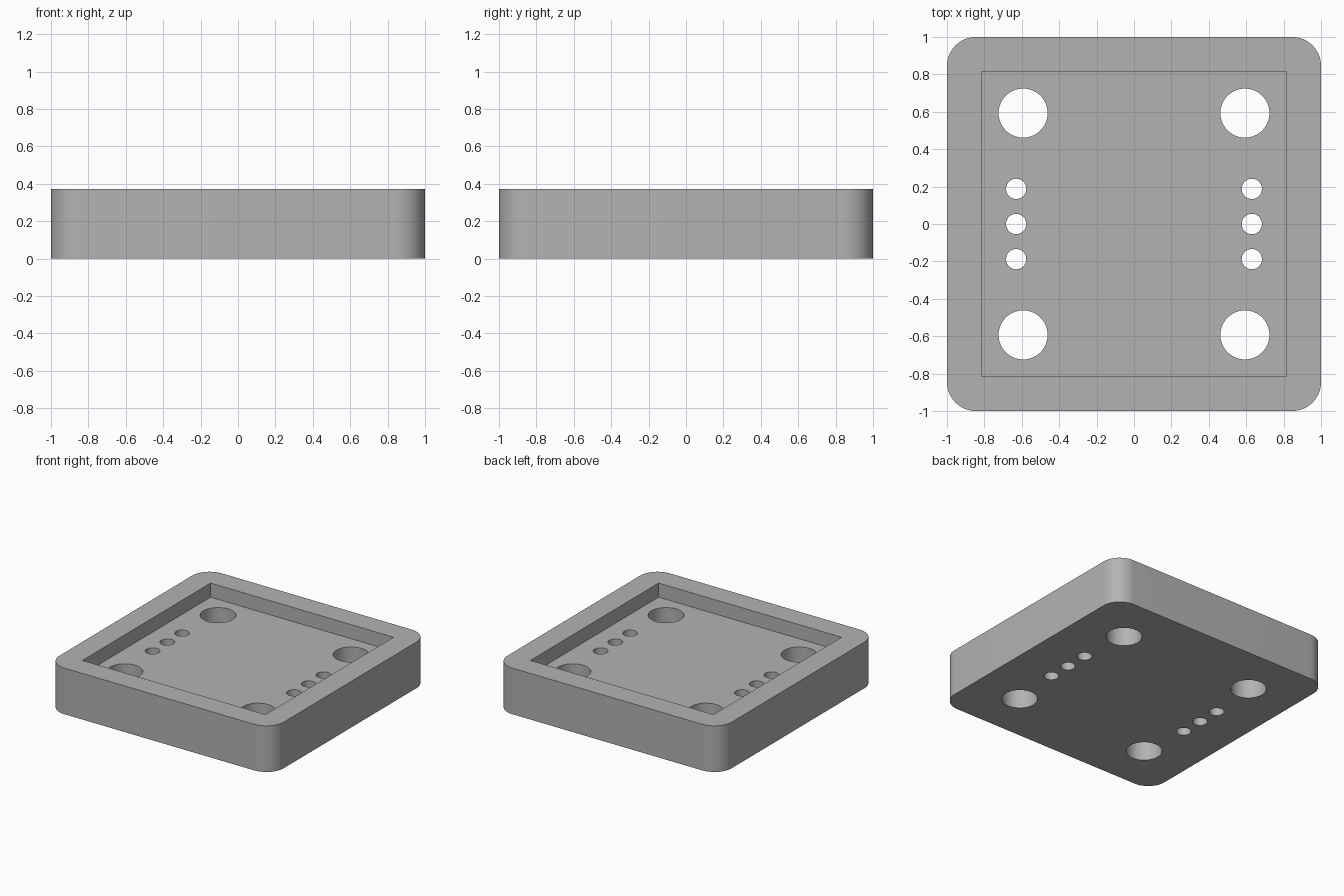
import bpy, bmesh, math

if "Cube" in bpy.data.objects:
    bpy.data.objects.remove(bpy.data.objects["Cube"])

HEIGHT, FLOOR = 0.372, 0.258
CORNER = 0.155

grey = bpy.data.materials.new("plain grey")
grey.diffuse_color = (0.45, 0.45, 0.45, 1)
grey.use_nodes = True
grey.node_tree.nodes["Principled BSDF"].inputs["Base Color"].default_value = grey.diffuse_color


def prism(name, outline, z0, z1):
    """Extrude a closed 2D outline from z0 to z1."""
    bm = bmesh.new()
    face = bm.faces.new([bm.verts.new((x, y, z0)) for x, y in outline])
    top = bmesh.ops.extrude_face_region(bm, geom=[face])["geom"]
    verts = [v for v in top if isinstance(v, bmesh.types.BMVert)]
    bmesh.ops.translate(bm, vec=(0, 0, z1 - z0), verts=verts)
    bmesh.ops.recalc_face_normals(bm, faces=bm.faces)
    mesh = bpy.data.meshes.new(name)
    bm.to_mesh(mesh)
    bm.free()
    mesh.materials.append(grey)
    obj = bpy.data.objects.new(name, mesh)
    bpy.context.collection.objects.link(obj)
    return obj


def arc(cx, cy, r, start, sweep, steps):
    return [(cx + r * math.cos(start + sweep * i / steps),
             cy + r * math.sin(start + sweep * i / steps)) for i in range(steps + 1)]


def circle(cx, cy, r, steps=64):
    return arc(cx, cy, r, 0, math.tau, steps)[:-1]


# Block with rounded vertical corners
c = 1 - CORNER
outline = []
for i, (sx, sy) in enumerate([(1, 1), (-1, 1), (-1, -1), (1, -1)]):
    outline += arc(sx * c, sy * c, CORNER, i * math.pi / 2, math.pi / 2, 16)
tray = prism("tray", outline, 0, HEIGHT)

# Square pocket, four large holes and two rows of three small holes
p = 0.816
cutters = [prism("pocket_cutter", [(-p, -p), (p, -p), (p, p), (-p, p)], FLOOR, 0.6)]
for sx in (-1, 1):
    for sy in (-1, 1):
        cutters.append(prism("large_hole_cutter", circle(sx * 0.593, sy * 0.593, 0.131), -0.2, 0.5))
    for y in (-0.188, 0, 0.188):
        cutters.append(prism("small_hole_cutter", circle(sx * 0.63, y, 0.054), -0.2, 0.5))

bpy.context.view_layer.objects.active = tray
tray.select_set(True)
for cutter in cutters:
    mod = tray.modifiers.new("cut", "BOOLEAN")
    mod.operation = "DIFFERENCE"
    mod.solver = "EXACT"
    mod.object = cutter
    bpy.ops.object.modifier_apply(modifier=mod.name)
    bpy.data.objects.remove(cutter)

bpy.ops.object.shade_smooth_by_angle(angle=math.radians(30))
